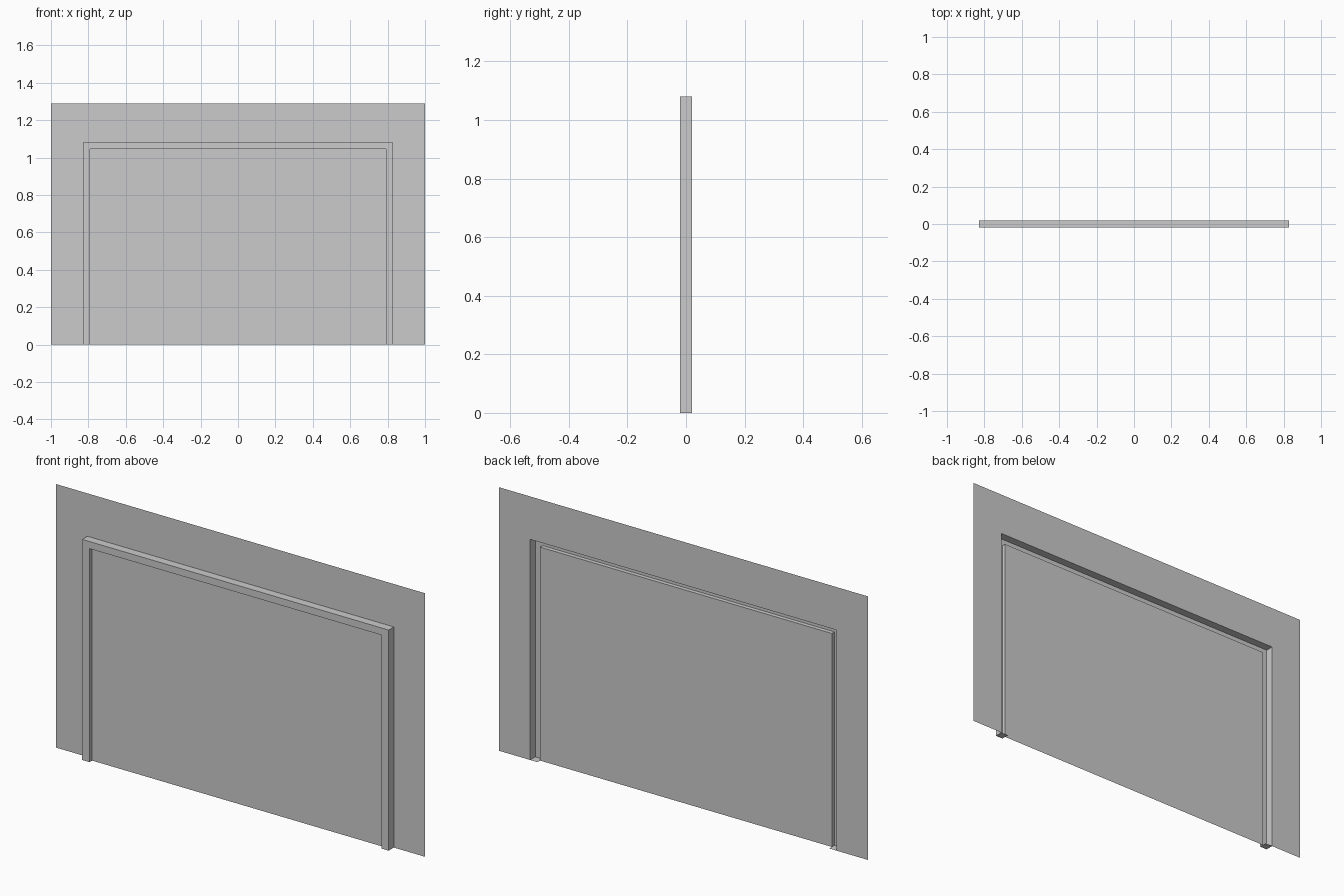
import bpy, bmesh

if "Cube" in bpy.data.objects:
    bpy.data.objects.remove(bpy.data.objects["Cube"])

WALL_Y, PANEL_Y, FRONT_Y = 0.02, 0.0, -0.02
WALL_X, WALL_TOP = 1.0, 1.29
OUT_X, OUT_TOP = 0.83, 1.08
IN_X, IN_TOP = 0.79, 1.045


def sheet(name, quads):
    """Make one welded surface from a list of four-corner faces."""
    bm = bmesh.new()
    for q in quads:
        bm.faces.new([bm.verts.new(p) for p in q])
    bmesh.ops.remove_doubles(bm, verts=bm.verts, dist=1e-5)
    me = bpy.data.meshes.new(name)
    bm.to_mesh(me)
    bm.free()
    ob = bpy.data.objects.new(name, me)
    bpy.context.collection.objects.link(ob)
    return ob


def arch(x, top, y):
    """Open door outline: up the left side, across, down the right."""
    return [(-x, y, 0), (-x, y, top), (x, y, top), (x, y, 0)]


def bridge(a, b):
    """Faces joining two matching outlines."""
    return [(a[i], a[i + 1], b[i + 1], b[i]) for i in range(3)]


# Thin wall around the doorway
wall_edge = arch(WALL_X, WALL_TOP, WALL_Y)
outer_back = arch(OUT_X, OUT_TOP, WALL_Y)
sheet("wall", bridge(outer_back, wall_edge))

# Raised frame, hollow at the back, with closed feet
outer_front = arch(OUT_X, OUT_TOP, FRONT_Y)
inner_front = arch(IN_X, IN_TOP, FRONT_Y)
inner_back = arch(IN_X, IN_TOP, PANEL_Y)
feet = [[(s * OUT_X, FRONT_Y, 0), (s * IN_X, FRONT_Y, 0),
         (s * IN_X, WALL_Y, 0), (s * OUT_X, WALL_Y, 0)][::s] for s in (1, -1)]
sheet("door_frame", bridge(outer_front, outer_back)
      + bridge(inner_front, outer_front)
      + bridge(inner_back, inner_front) + feet)

# Flat door panel set inside the frame
sheet("door_panel", [inner_back[::-1]])
